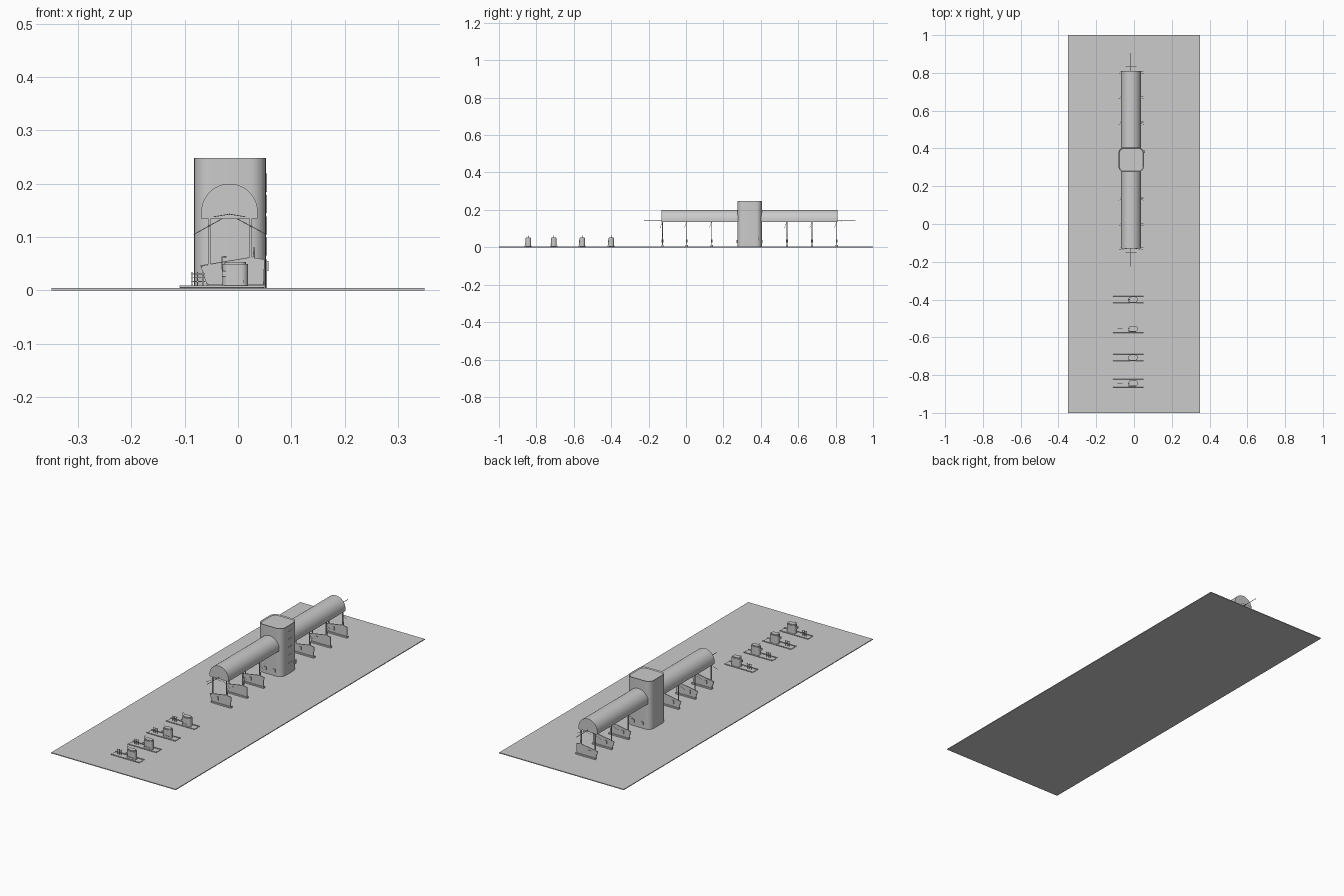
import bpy, bmesh, math
from mathutils import Vector

cube = bpy.data.objects.get("Cube")
if cube:
    bpy.data.objects.remove(cube, do_unlink=True)

grey = bpy.data.materials.new("plain grey")
grey.use_nodes = True
COLOUR = (0.6, 0.6, 0.6, 1)
grey.diffuse_color = COLOUR
grey.node_tree.nodes["Principled BSDF"].inputs["Base Color"].default_value = COLOUR

CX = -0.016      # centre line of the building
GROUND = 0.004


def finish(name, bm, smooth=False):
    bmesh.ops.recalc_face_normals(bm, faces=bm.faces)
    mesh = bpy.data.meshes.new(name)
    bm.to_mesh(mesh)
    bm.free()
    mesh.materials.append(grey)
    ob = bpy.data.objects.new(name, mesh)
    bpy.context.collection.objects.link(ob)
    if smooth:
        bpy.ops.object.select_all(action='DESELECT')
        ob.select_set(True)
        bpy.context.view_layer.objects.active = ob
        bpy.ops.object.shade_smooth_by_angle(angle=math.radians(35))
    return ob


def box(name, x, y, z):
    """Box from three (low, high) ranges."""
    bm = bmesh.new()
    bmesh.ops.create_cube(bm, size=1)
    for v in bm.verts:
        v.co = [r[0] + (c + 0.5) * (r[1] - r[0]) for c, r in zip(v.co, (x, y, z))]
    return finish(name, bm)


def prism(name, points, start, extrude, smooth=False):
    """Extrude a closed outline of 3D points."""
    bm = bmesh.new()
    face = bm.faces.new([bm.verts.new(Vector(p) + Vector(start)) for p in points])
    new = bmesh.ops.extrude_face_region(bm, geom=[face])["geom"]
    bmesh.ops.translate(bm, vec=extrude, verts=[g for g in new if isinstance(g, bmesh.types.BMVert)])
    return finish(name, bm, smooth)


def rounded(w, d, r, n=6):
    """Rounded rectangle outline in the ground plane."""
    pts = []
    for k, (sx, sy) in enumerate([(1, 1), (-1, 1), (-1, -1), (1, -1)]):
        for i in range(n + 1):
            a = math.pi / 2 * (k + i / n)
            pts.append((sx * (w / 2 - r) + r * math.cos(a), sy * (d / 2 - r) + r * math.sin(a), 0))
    return pts


def rod(name, points, radius):
    """Thin pipe along a path."""
    curve = bpy.data.curves.new(name, 'CURVE')
    curve.dimensions = '3D'
    curve.bevel_depth = radius
    curve.bevel_resolution = 1
    curve.use_fill_caps = True
    spline = curve.splines.new('POLY')
    spline.points.add(len(points) - 1)
    for p, co in zip(spline.points, points):
        p.co = (*co, 1)
    curve.materials.append(grey)
    ob = bpy.data.objects.new(name, curve)
    bpy.context.collection.objects.link(ob)
    return ob


# Ground slab
box("ground_slab", (-0.35, 0.35), (-1, 1), (0, GROUND))

# Tower with a recessed roof inside its parapet
bm = bmesh.new()
base = bm.faces.new([bm.verts.new((x + CX + 0.001, y + 0.34, GROUND)) for x, y, z in rounded(0.135, 0.13, 0.03)])
new = bmesh.ops.extrude_face_region(bm, geom=[base])["geom"]
bmesh.ops.translate(bm, vec=(0, 0, 0.244), verts=[g for g in new if isinstance(g, bmesh.types.BMVert)])
top = [g for g in new if isinstance(g, bmesh.types.BMFace)][0]
bmesh.ops.inset_region(bm, faces=[top], thickness=0.005)
bmesh.ops.translate(bm, vec=(0, 0, -0.004), verts=top.verts)
finish("tower", bm, True)

# Tower window strip, door plates and service boxes
for i in range(4):
    z = 0.065 + i * 0.04
    box("tower_window", (0.05, 0.054), (0.325, 0.358), (z, z + 0.034))
box("tower_door", (0.05, 0.054), (0.322, 0.36), (GROUND, 0.058))
box("tower_meter_box", (0.05, 0.057), (0.375, 0.39), (0.036, 0.055))
for side in (-1, 1):
    y = 0.34 + side * 0.066
    for x in (-0.045, 0.005):
        box("tower_wall_box", (x, x + 0.014), (y - 0.003, y + 0.003), (0.022, 0.038))

# Barrel canopies either side of the tower
arch = [(0.053, 0, 0.135)]
for i in range(25):
    a = math.pi * i / 24
    arch.append((0.053 * math.cos(a), 0, 0.147 + 0.053 * math.sin(a)))
arch.append((-0.053, 0, 0.135))
for name, y0, y1 in (("front_canopy", -0.13, 0.278), ("back_canopy", 0.402, 0.81)):
    prism(name, arch, (CX, y0, 0), (0, y1 - y0, 0), True)

# Boom rods past each canopy end
for end, out in ((-0.13, -1), (0.81, 1)):
    rod("end_boom", [(CX, end - out * 0.02, 0.143), (CX, end + out * 0.095, 0.143)], 0.0014)
    rod("end_cross_bar", [(CX - 0.03, end + out * 0.022, 0.138), (CX, end + out * 0.022, 0.143),
                          (CX + 0.03, end + out * 0.022, 0.138)], 0.0008)

# Wash bay dividers: posts, sloped screen, control box and swing arms
screen = [(-0.055, 0, 0.010), (0.048, 0, 0.010), (0.05, 0, 0.058),
          (0.031, 0, 0.061), (0.024, 0, 0.062), (-0.068, 0, 0.045)]
for y in (-0.126, 0.004, 0.138, 0.54, 0.674, 0.806):
    prism("bay_screen", screen, (0, y - 0.002, 0), (0, 0.004, 0))
    box("bay_kerb", (-0.058, 0.052), (y - 0.006, y + 0.006), (GROUND, 0.011))
    for x in (-0.054, 0.024):
        box("bay_post", (x - 0.002, x + 0.002), (y - 0.002, y + 0.002), (GROUND, 0.137))
    rod("screen_rail", [(-0.057, y, 0.012), (-0.069, y, 0.046), (0.03, y, 0.062), (0.03, y, 0.08)], 0.0022)
    box("bay_control_box", (-0.03, -0.02), (y - 0.005, y + 0.005), (0.025, 0.042))
    for tip in (-0.083, 0.053):
        rod("swing_arm", [(CX, y, 0.142), (tip, y - 0.012, 0.105)], 0.0008)

# Vacuum islands
for y in (-0.4, -0.555, -0.707, -0.843):
    prism("island_base", rounded(0.158, 0.03, 0.008), (-0.03, y, GROUND), (0, 0, 0.003))
    for side in (-1, 1):
        rod("island_rail", [(-0.11, y + side * 0.019, 0.007), (0.05, y + side * 0.019, 0.007)], 0.0024)
    prism("vacuum_body", rounded(0.048, 0.03, 0.013), (-0.005, y, 0.007), (0, 0, 0.042), True)
    prism("vacuum_lid", rounded(0.04, 0.024, 0.011), (-0.005, y, 0.049), (0, 0, 0.004), True)
    box("vacuum_vent", (-0.02, 0.01), (y - 0.017, y - 0.014), (0.014, 0.019))
    box("coin_box", (-0.03, -0.021), (y - 0.016, y - 0.006), (0.026, 0.036))
    rod("hose_hook", [(-0.03, y, 0.04), (-0.03, y, 0.063), (-0.022, y, 0.063)], 0.0012)
    # Mat rack
    for x in (-0.086, -0.076, -0.066):
        box("mat_rack_post", (x - 0.001, x + 0.001), (y - 0.001, y + 0.001), (0.007, 0.034))
    for z in (0.016, 0.023, 0.03):
        box("mat_rack_bar", (-0.088, -0.062), (y - 0.001, y + 0.001), (z, z + 0.0015))
